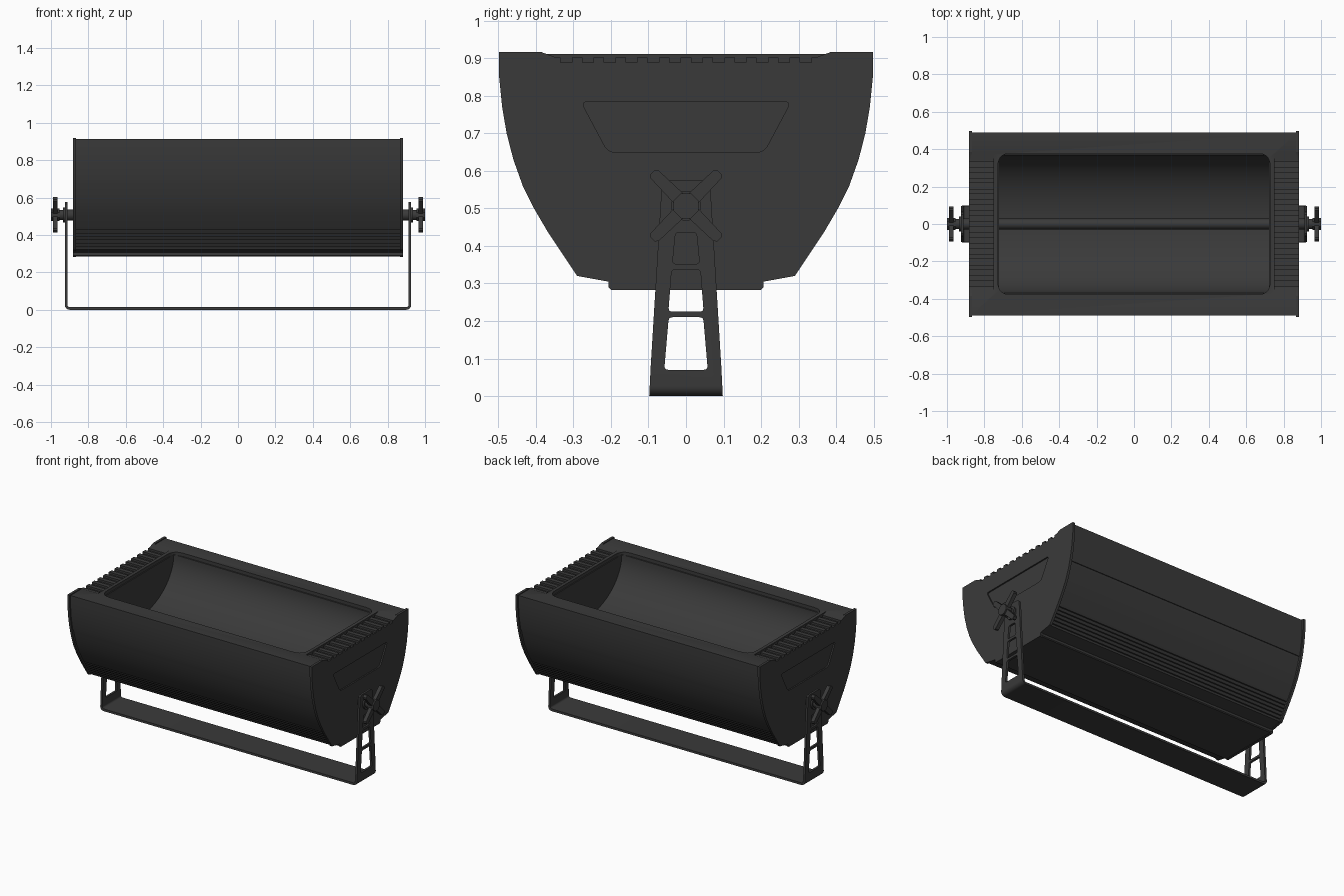
import bpy, bmesh, math
from mathutils import Vector

if "Cube" in bpy.data.objects:
    bpy.data.objects.remove(bpy.data.objects["Cube"])

dark = bpy.data.materials.new("dark_grey")
dark.diffuse_color = (0.042, 0.042, 0.042, 1)
dark.use_nodes = True
dark.node_tree.nodes["Principled BSDF"].inputs["Base Color"].default_value = dark.diffuse_color


def prism(name, pts, axis, a, b):
    """Extrude a 2D outline along an axis from a to b."""
    place = {'x': lambda p, t: (t, p[0], p[1]),
             'y': lambda p, t: (p[0], t, p[1]),
             'z': lambda p, t: (p[0], p[1], t)}[axis]
    bm = bmesh.new()
    lo = [bm.verts.new(place(p, a)) for p in pts]
    hi = [bm.verts.new(place(p, b)) for p in pts]
    bm.faces.new(lo)
    bm.faces.new(hi)
    n = len(pts)
    for i in range(n):
        j = (i + 1) % n
        bm.faces.new((lo[i], lo[j], hi[j], hi[i]))
    bmesh.ops.recalc_face_normals(bm, faces=bm.faces)
    me = bpy.data.meshes.new(name)
    bm.to_mesh(me)
    bm.free()
    ob = bpy.data.objects.new(name, me)
    bpy.context.collection.objects.link(ob)
    me.materials.append(dark)
    return ob


def rounded(pts, r, n=5):
    """Round every corner of an outline."""
    out = []
    for i, p in enumerate(pts):
        p = Vector(p)
        u = (Vector(pts[i - 1]) - p).normalized() * r
        v = (Vector(pts[(i + 1) % len(pts)]) - p).normalized() * r
        for k in range(n + 1):
            t = k / n
            out.append(p + u * (1 - t) ** 2 + v * t ** 2)
    return out


def sym(half):
    """Close a half outline by mirroring it."""
    return half + [(-y, z) for y, z in reversed(half)]


def circle(r, cy, cz, n):
    return [(cy + r * math.cos(2 * math.pi * (i + .5) / n),
             cz + r * math.sin(2 * math.pi * (i + .5) / n)) for i in range(n)]


def cut(ob, cutter, op='DIFFERENCE'):
    m = ob.modifiers.new("cut", 'BOOLEAN')
    m.operation, m.solver, m.object = op, 'EXACT', cutter
    bpy.context.view_layer.objects.active = ob
    bpy.ops.object.modifier_apply(modifier=m.name)
    bpy.data.objects.remove(cutter)


def span(s, a, b):
    return (min(s * a, s * b), max(s * a, s * b))


# Housing: curved shell with a panel step and cooling grooves
half = [(.488, .912), (.488, .85), (.481, .77), (.469, .70), (.464, .68),
        (.459, .68), (.446, .63), (.422, .56), (.393, .50), (.355, .435)]
for i in range(6):
    z = .427 - .018 * i
    y = .350 - .0117 * i
    half += [(y, z), (y - .009, z), (y - .013, z - .007), (y - .005, z - .007)]
half += [(.283, .322), (.205, .305), (.205, .290), (.200, .285)]
housing = prism("housing", sym(half), 'x', -.871, .871)

# Window opening and elliptical reflector trough
cut(housing, prism("c", rounded([(-.728, -.378), (.728, -.378), (.728, .378), (-.728, .378)], .07),
                   'z', .89, 1))
trough = [(.37 * math.cos(math.pi * i / 32), .893 - .28 * math.sin(math.pi * i / 32))
          for i in range(33)]
cut(housing, prism("c", trough, 'x', -.722, .722))

# Comb outline for the ventilation slots at both ends
comb = [(-.39, .96), (-.385, .9165), (-.345, .902)]
for i in range(12):
    y = -.319 + .058 * i
    comb += [(y - .015, .902), (y - .015, .889), (y + .015, .889), (y + .015, .902)]
comb += [(.345, .902), (.385, .9165), (.39, .96)]

# End plates with slots and recessed trapezoid panel
plate = sym([(.498, .917), (.498, .85), (.490, .77), (.478, .70), (.460, .63),
             (.435, .56), (.405, .50), (.367, .435), (.290, .320), (.207, .305),
             (.207, .291), (.200, .283)])
panel = rounded([(-.28, .785), (.28, .785), (.208, .65), (-.208, .65)], .02)
for s, side in ((-1, "left"), (1, "right")):
    cut(housing, prism("c", comb, 'x', *span(s, .75, .95)))
    end = prism(side + "_end_plate", plate, 'x', *span(s, .866, .882))
    cut(end, prism("c", comb, 'x', *span(s, .75, .95)))
    cut(end, prism("c", panel, 'x', *span(s, .873, .95)))

# Lamp tube in the trough
prism("lamp_tube", circle(.029, 0, .655, 20), 'x', -.724, .724)

# Yoke: bent strap, tapered arms, three window holes per arm
outer, inner = [], []
for k in range(7):
    a = math.pi / 2 * k / 6
    outer.append((.900 + .026 * math.sin(a), .026 - .026 * math.cos(a)))
    inner.append((.900 + .012 * math.sin(a), .026 - .012 * math.cos(a)))
strap = outer + [(.926, .6), (.912, .6)] + inner[::-1]
yoke = prism("yoke", strap + [(-x, z) for x, z in reversed(strap)], 'y', -.15, .15)
cut(yoke, prism("c", sym([(.098, -.05), (.098, 0), (.094, .08), (.066, .54), (.063, .565), (.05, .575)]),
                'x', -1, 1), 'INTERSECT')
for z0, z1, w0, w1 in ((.07, .21, .058, .046), (.225, .337, .047, .038), (.352, .436, .036, .028)):
    hole = rounded([(-w0, z0), (w0, z0), (w1, z1), (-w1, z1)], .01, 3)
    cut(yoke, prism("c", hole, 'x', -1.2, 1.2))

# Pivots and four-arm locking knobs
cz = .507
for s, side in ((-1, "left"), (1, "right")):
    prism(side + "_pivot", circle(.03, 0, cz, 16), 'x', *span(s, .875, .915))
    prism(side + "_washer", circle(.040, 0, cz, 16), 'x', *span(s, .926, .936))
    prism(side + "_knob_stem", circle(.028, 0, cz, 16), 'x', *span(s, .93, .97))
    prism(side + "_knob_cap", circle(.036, 0, cz, 8), 'x', *span(s, .955, 1.0))
    for k in range(4):
        a = math.pi / 4 + k * math.pi / 2
        d, n = Vector((math.cos(a), math.sin(a))), Vector((-math.sin(a), math.cos(a)))
        c = Vector((0, cz))
        arm = [c + n * .019, c - n * .019, c + d * .118 - n * .015, c + d * .126 - n * .008,
               c + d * .126 + n * .008, c + d * .118 + n * .015]
        prism(f"{side}_knob_arm_{k}", arm, 'x', *span(s, .966, .990))

# Smooth the curved faces, keep edges sharp
for ob in bpy.context.collection.objects:
    ob.select_set(True)
bpy.context.view_layer.objects.active = housing
bpy.ops.object.shade_smooth_by_angle(angle=math.radians(25))
